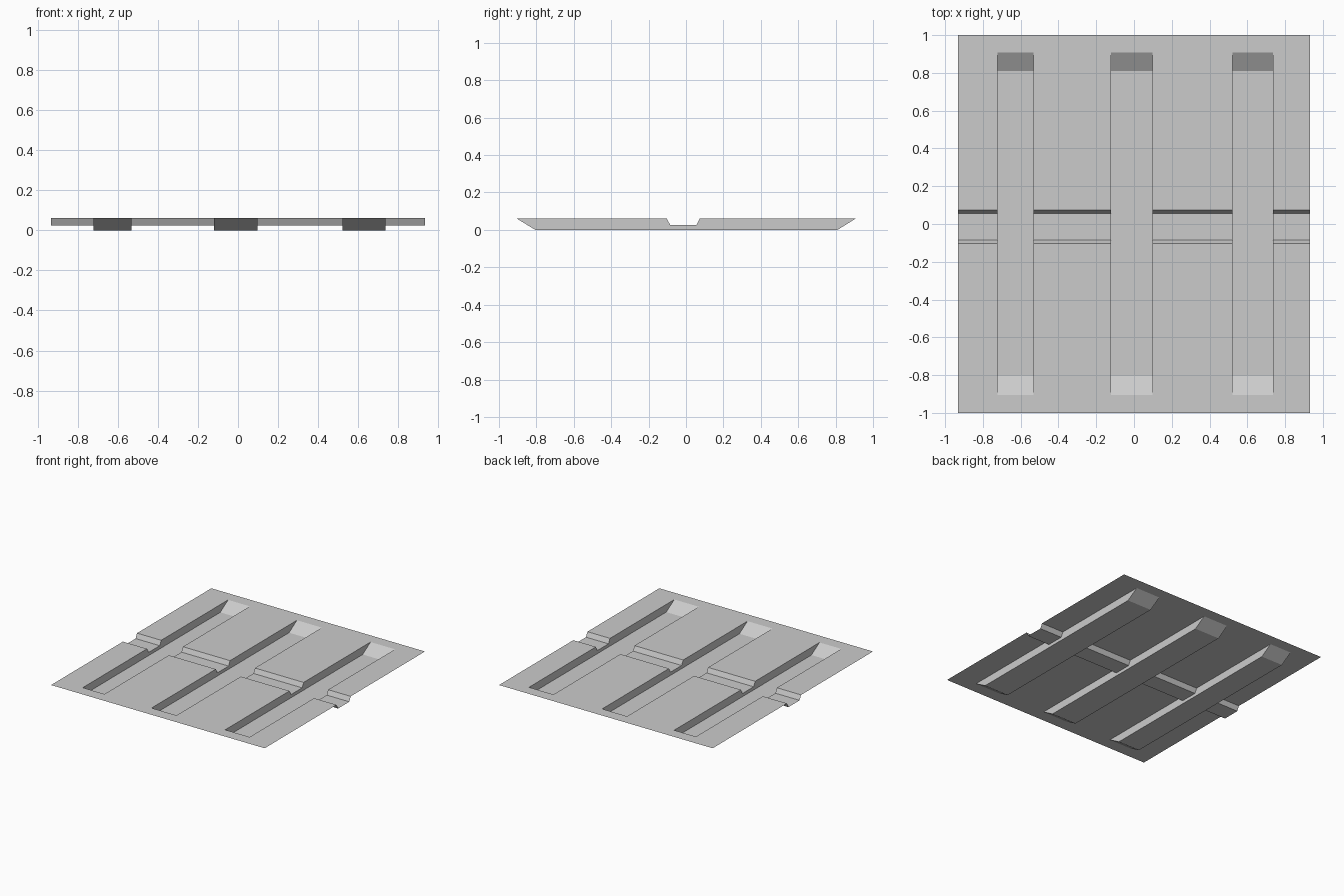
import bpy, bmesh

if "Cube" in bpy.data.objects:
    bpy.data.objects.remove(bpy.data.objects["Cube"])

TOP, MID = 0.061, 0.025
EDGES = [-0.933, -0.722, -0.532, -0.121, 0.097, 0.522, 0.736, 0.933]

# Side profiles (y, z): sheet with the shallow cross groove, and deep channel
groove = [(-0.103, TOP), (-0.084, MID), (0.055, MID), (0.073, TOP)]
channel = [(-0.906, TOP), (-0.805, 0), (0.81, 0), (0.908, TOP)]
land_profile = [(-1, TOP), channel[0], *groove, channel[-1], (1, TOP)]
channel_profile = [(-1, TOP), *channel, (1, TOP)]
wall_outline = channel + groove[::-1]

bm = bmesh.new()


def face(points):
    bm.faces.new([bm.verts.new(p) for p in points])


def strip(x0, x1, profile):
    for (ya, za), (yb, zb) in zip(profile, profile[1:]):
        face([(x0, ya, za), (x1, ya, za), (x1, yb, zb), (x0, yb, zb)])


# Alternate sheet strips and channels across the width
for i, (x0, x1) in enumerate(zip(EDGES, EDGES[1:])):
    is_channel = i % 2 == 1
    strip(x0, x1, channel_profile if is_channel else land_profile)
    if is_channel:
        # Upright channel sides, notched where the groove runs through
        face([(x0, y, z) for y, z in wall_outline])
        face([(x1, y, z) for y, z in reversed(wall_outline)])

bmesh.ops.remove_doubles(bm, verts=bm.verts, dist=0.0001)
mesh = bpy.data.meshes.new("pressed_sheet")
bm.to_mesh(mesh)
bm.free()
sheet = bpy.data.objects.new("pressed_sheet", mesh)
bpy.context.collection.objects.link(sheet)
